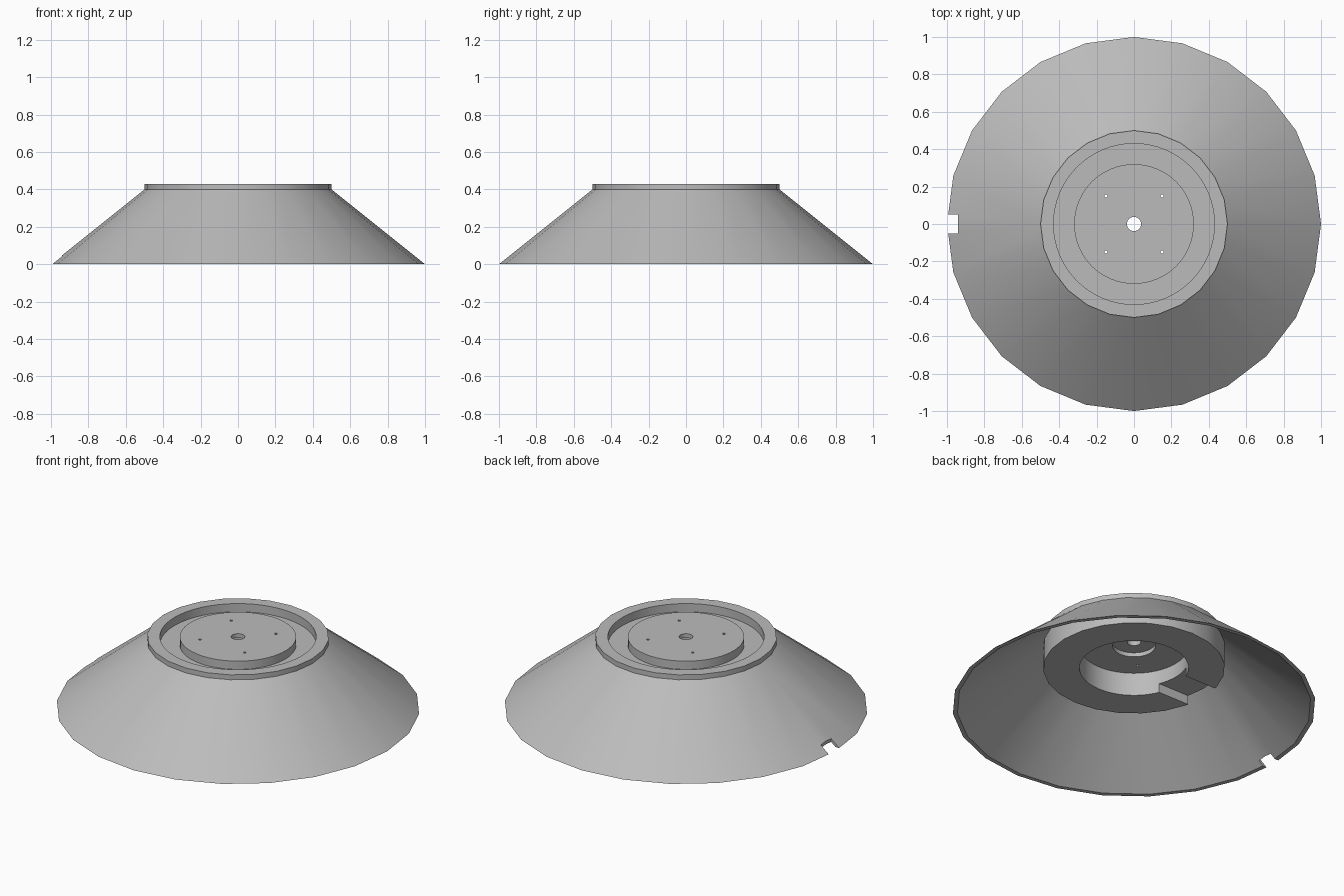
import bpy
import math

if "Cube" in bpy.data.objects:
    bpy.data.objects.remove(bpy.data.objects["Cube"], do_unlink=True)

SIDES = 24      # coarse outer turning
FINE = 64       # machined rounds
RIM_TOP = 0.43
HUB_BOTTOM = 0.24
CEILING = 0.38

grey = bpy.data.materials.new("plain_grey")
grey.use_nodes = True
grey.diffuse_color = (0.5, 0.5, 0.5, 1)
grey.node_tree.nodes["Principled BSDF"].inputs["Base Color"].default_value = (0.5, 0.5, 0.5, 1)


def ring(name, profile, sides):
    """Turn a closed (radius, height) profile around z."""
    n = len(profile)
    verts, faces = [], []
    for i in range(sides):
        a = 2 * math.pi * i / sides
        verts += [(r * math.cos(a), r * math.sin(a), z) for r, z in profile]
        j = (i + 1) % sides
        for k in range(n):
            m = (k + 1) % n
            faces.append((i * n + k, j * n + k, j * n + m, i * n + m))
    mesh = bpy.data.meshes.new(name)
    mesh.from_pydata(verts, [], faces)
    obj = bpy.data.objects.new(name, mesh)
    bpy.context.collection.objects.link(obj)
    return obj


def cylinder(name, radius, z0, z1, sides=FINE, x=0, y=0):
    bpy.ops.mesh.primitive_cylinder_add(
        vertices=sides, radius=radius, depth=z1 - z0,
        location=(x, y, (z0 + z1) / 2),
        rotation=(0, 0, math.pi / 2))
    obj = bpy.context.object
    obj.name = name
    return obj


def box(name, x0, x1, half_width, z0, z1):
    bpy.ops.mesh.primitive_cube_add(size=1, location=((x0 + x1) / 2, 0, (z0 + z1) / 2))
    obj = bpy.context.object
    obj.name = name
    obj.scale = (x1 - x0, 2 * half_width, z1 - z0)
    return obj


def activate(obj):
    bpy.ops.object.select_all(action='DESELECT')
    obj.select_set(True)
    bpy.context.view_layer.objects.active = obj


def cut(target, cutter):
    """Subtract the cutter, then discard it."""
    cutter.hide_render = True
    activate(target)
    mod = target.modifiers.new("cut", 'BOOLEAN')
    mod.operation = 'DIFFERENCE'
    mod.solver = 'EXACT'
    mod.object = cutter
    bpy.ops.object.modifier_apply(modifier=mod.name)
    bpy.data.objects.remove(cutter, do_unlink=True)


def finish(obj):
    obj.data.materials.clear()
    obj.data.materials.append(grey)
    activate(obj)
    bpy.ops.object.shade_smooth_by_angle(angle=math.radians(30))


# Thin conical skirt with a cable notch in its foot
skirt = ring("conical_skirt", [(1, 0), (0.5, 0.4), (0.48, 0.395), (0.975, 0)], SIDES)
activate(skirt)
bpy.ops.object.mode_set(mode='EDIT')
bpy.ops.mesh.select_all(action='SELECT')
bpy.ops.mesh.normals_make_consistent(inside=False)
bpy.ops.object.mode_set(mode='OBJECT')
cut(skirt, box("notch_cutter", -1.1, -0.94, 0.05, -0.1, 0.2))
finish(skirt)

# Hub: raised disc inside a round groove, hollow underneath
hub = cylinder("hub", 0.5, HUB_BOTTOM, RIM_TOP, SIDES)
groove = ring("groove_cutter", [(0.32, CEILING), (0.43, CEILING), (0.43, 0.6), (0.32, 0.6)], FINE)
activate(groove)
bpy.ops.object.mode_set(mode='EDIT')
bpy.ops.mesh.select_all(action='SELECT')
bpy.ops.mesh.normals_make_consistent(inside=False)
bpy.ops.object.mode_set(mode='OBJECT')
cut(hub, groove)
cut(hub, cylinder("cavity_cutter", 0.30, 0.1, CEILING))
cut(hub, cylinder("recess_cutter", 0.118, 0.3, 0.405))
cut(hub, cylinder("bore_cutter", 0.038, 0.3, 0.6, 32))
for sx in (-1, 1):
    for sy in (-1, 1):
        cut(hub, cylinder("screw_hole_cutter", 0.008, 0.3, 0.6, 12, 0.15 * sx, 0.15 * sy))

# Cable slot through the hub wall, in line with the notch
cut(hub, box("slot_cutter", -0.6, -0.2, 0.115, 0.1, 0.295))
finish(hub)
